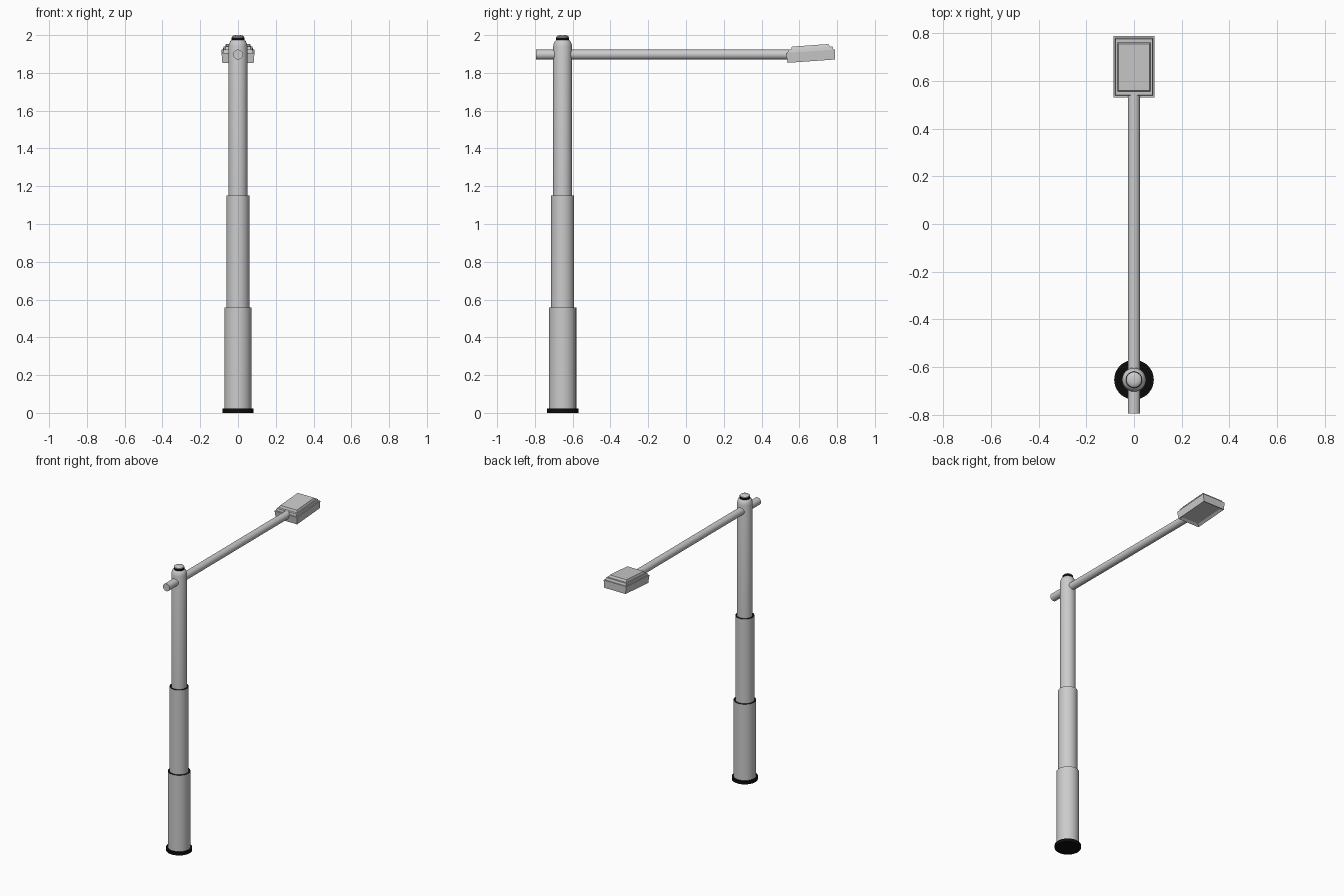
import bpy, bmesh, math
from mathutils import Matrix

if "Cube" in bpy.data.objects:
    bpy.data.objects.remove(bpy.data.objects["Cube"])

POLE_Y = -0.653
SIDES = 48
black = bpy.data.materials.new("black_trim")
black.diffuse_color = (0.004, 0.004, 0.004, 1)
black.use_nodes = True
black.node_tree.nodes["Principled BSDF"].inputs["Base Color"].default_value = black.diffuse_color
grey = bpy.data.materials.new("grey_metal")
grey.diffuse_color = (0.6, 0.6, 0.6, 1)
grey.use_nodes = True
grey.node_tree.nodes["Principled BSDF"].inputs["Base Color"].default_value = grey.diffuse_color


def finish(name, bm, smooth=True):
    bmesh.ops.recalc_face_normals(bm, faces=bm.faces)
    me = bpy.data.meshes.new(name)
    bm.to_mesh(me)
    bm.free()
    ob = bpy.data.objects.new(name, me)
    bpy.context.collection.objects.link(ob)
    me.materials.append(grey)
    me.materials.append(black)
    if smooth:
        bpy.ops.object.select_all(action='DESELECT')
        ob.select_set(True)
        bpy.context.view_layer.objects.active = ob
        bpy.ops.object.shade_smooth_by_angle(angle=math.radians(35))
    return ob


def lathe(name, profile, dark=()):
    """Closed solid of revolution; dark lists the profile segments in black."""
    bm = bmesh.new()
    rings = []
    for r, z in profile:
        rings.append([bm.verts.new((r * math.cos(a), POLE_Y + r * math.sin(a), z))
                      for a in (2 * math.pi * i / SIDES for i in range(SIDES))])
    for s, (lo, hi) in enumerate(zip(rings, rings[1:])):
        for i in range(SIDES):
            j = (i + 1) % SIDES
            f = bm.faces.new((lo[i], lo[j], hi[j], hi[i]))
            f.material_index = int(s in dark)
    bm.faces.new(rings[0][::-1]).material_index = int(0 in dark)
    bm.faces.new(rings[-1]).material_index = int(len(profile) - 2 in dark)
    return finish(name, bm)


# Black foot flange
lathe("base_flange", [(0.083, 0), (0.083, 0.022), (0.07, 0.022)], dark=(0, 1))

# Stepped pole with dark ledges and a rounded shoulder
lathe("pole", [(0.072, 0.02), (0.072, 0.557), (0.061, 0.557), (0.061, 1.15),
               (0.05, 1.15), (0.05, 1.94), (0.047, 1.955), (0.041, 1.968),
               (0.034, 1.974)], dark=(1, 3))

# Top cap: black collar and shallow grey dome
lathe("cap_collar", [(0.034, 1.972), (0.034, 1.987), (0.03, 1.987)], dark=(0, 1))
lathe("cap_dome", [(0.032, 1.985), (0.032, 1.992), (0.026, 1.997), (0.014, 2.0)])

# Horizontal arm running through the pole
bm = bmesh.new()
a, b = -0.795, 0.56
bmesh.ops.create_cone(bm, cap_ends=True, segments=32, radius1=0.026, radius2=0.026,
                      depth=b - a, matrix=Matrix.Translation((0, (a + b) / 2, 1.897))
                      @ Matrix.Rotation(math.pi / 2, 4, 'X'))
finish("arm", bm)

# Tilted lamp head frame
HEAD = Matrix.Translation((0, 0.663, 1.862)) @ Matrix.Rotation(math.radians(4), 4, 'X')


def slab(name, lower, upper, z0, z1, recess=None):
    """Box with (half x, half y) at bottom and top; optional recessed underside."""
    bm = bmesh.new()
    bmesh.ops.create_cube(bm, size=2)
    for v in bm.verts:
        hx, hy = upper if v.co.z > 0 else lower
        v.co = (v.co.x * hx, v.co.y * hy, z1 if v.co.z > 0 else z0)
    if recess:
        bm.normal_update()
        under = min(bm.faces, key=lambda f: f.normal.z)
        bmesh.ops.inset_region(bm, faces=[under], thickness=recess[0])
        for v in under.verts:
            v.co.z += recess[1]
    ob = finish(name, bm, smooth=False)
    ob.matrix_world = HEAD
    return ob


slab("lamp_housing", (0.083, 0.126), (0.087, 0.13), 0, 0.053, recess=(0.024, 0.01))
slab("lamp_lid", (0.08, 0.122), (0.077, 0.118), 0.052, 0.069)
slab("lamp_top_plate", (0.07, 0.104), (0.064, 0.097), 0.068, 0.084)
